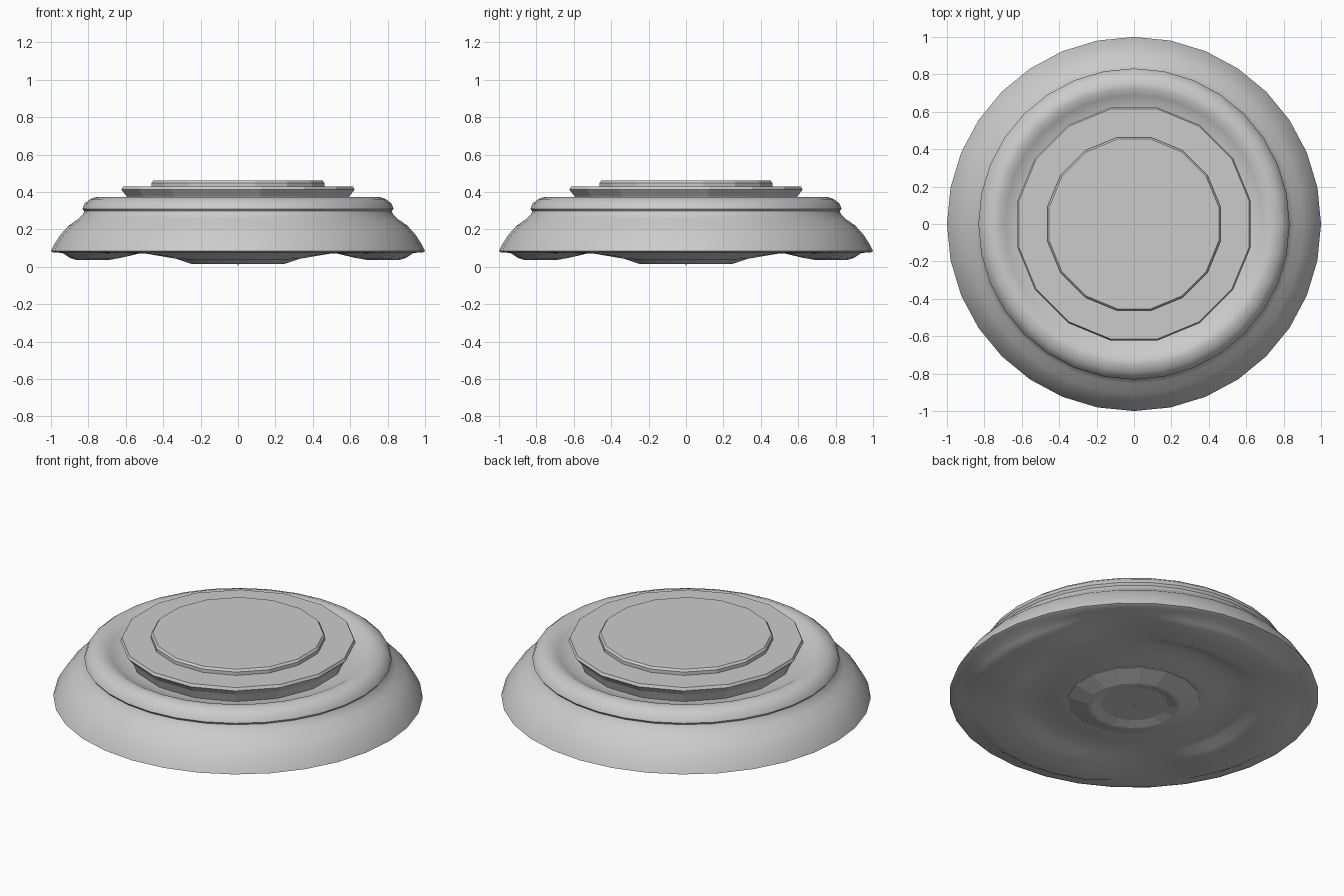
import bpy, bmesh
from math import sin, cos, pi, degrees

if "Cube" in bpy.data.objects:
    bpy.data.objects.remove(bpy.data.objects["Cube"])


def lathe(name, profile, sides, turn=0.0, bump=None, angle=None):
    """Revolve (radius, z) points around z; a zero radius closes the end."""
    bm = bmesh.new()
    rings = []
    for r, z in profile:
        if r == 0:
            rings.append([bm.verts.new((0, 0, z))])
            continue
        ring = []
        for i in range(sides):
            a = turn + 2 * pi * i / sides
            dz = bump(r, z, a) if bump else 0
            ring.append(bm.verts.new((r * cos(a), r * sin(a), z + dz)))
        rings.append(ring)
    for lo, hi in zip(rings, rings[1:]):
        for i in range(sides):
            j = (i + 1) % sides
            if len(lo) == 1:
                bm.faces.new((lo[0], hi[j], hi[i]))
            elif len(hi) == 1:
                bm.faces.new((lo[i], lo[j], hi[0]))
            else:
                bm.faces.new((lo[i], lo[j], hi[j], hi[i]))
    bmesh.ops.recalc_face_normals(bm, faces=bm.faces[:])
    mesh = bpy.data.meshes.new(name)
    bm.to_mesh(mesh)
    bm.free()
    obj = bpy.data.objects.new(name, mesh)
    bpy.context.collection.objects.link(obj)
    if angle:
        bpy.ops.object.select_all(action='DESELECT')
        obj.select_set(True)
        bpy.context.view_layer.objects.active = obj
        bpy.ops.object.shade_smooth_by_angle(angle=angle)
    return obj


def ease(t):
    t = max(0.0, min(1.0, t))
    return t * t * (3 - 2 * t)


def foot_pads(r, z, a):
    """Four shallow feet on the axes, moulded into the underside."""
    if z > 0.077:
        return 0
    off = abs((degrees(a) + 45) % 90 - 45)
    radial = ease((r - 0.58) / 0.12) * ease((0.95 - r) / 0.08)
    return -0.041 * radial * ease((40 - off) / 24)


# Round body: underside with feet, flared wall, shoulder bead, inner trough
lathe("base_body", [
    (0, 0.06), (0.33, 0.052), (0.40, 0.055), (0.47, 0.068), (0.56, 0.075),
    (0.62, 0.076), (0.66, 0.076), (0.71, 0.076), (0.78, 0.076), (0.86, 0.076),
    (0.90, 0.076), (0.94, 0.076), (0.985, 0.076), (1.0, 0.083),
    (0.985, 0.115), (0.95, 0.17), (0.905, 0.22), (0.855, 0.255),
    (0.83, 0.28), (0.822, 0.297), (0.832, 0.31), (0.82, 0.338),
    (0.79, 0.362), (0.755, 0.374), (0.725, 0.373), (0.69, 0.355),
    (0.65, 0.335), (0.58, 0.325), (0, 0.325)],
    32, bump=foot_pads, angle=0.9)

# Stepped low-poly discs on top, with flats facing the axes
half = pi / 16
lathe("lower_disc", [(0, 0.32), (0.585, 0.32), (0.606, 0.375), (0.636, 0.412),
                     (0.628, 0.428), (0, 0.428)], 16, half)
lathe("upper_disc", [(0, 0.42), (0.472, 0.42), (0.472, 0.448),
                     (0.462, 0.46), (0, 0.46)], 16, half)

# Recessed hub under the body, with its centre point
lathe("bottom_hub", [(0, 0.07), (0.36, 0.07), (0.36, 0.05), (0.25, 0.014),
                     (0.235, 0.014), (0.18, 0.03), (0, 0.03)], 16, half)
lathe("centre_pin", [(0, 0.04), (0.008, 0.04), (0, 0.0)], 8)
